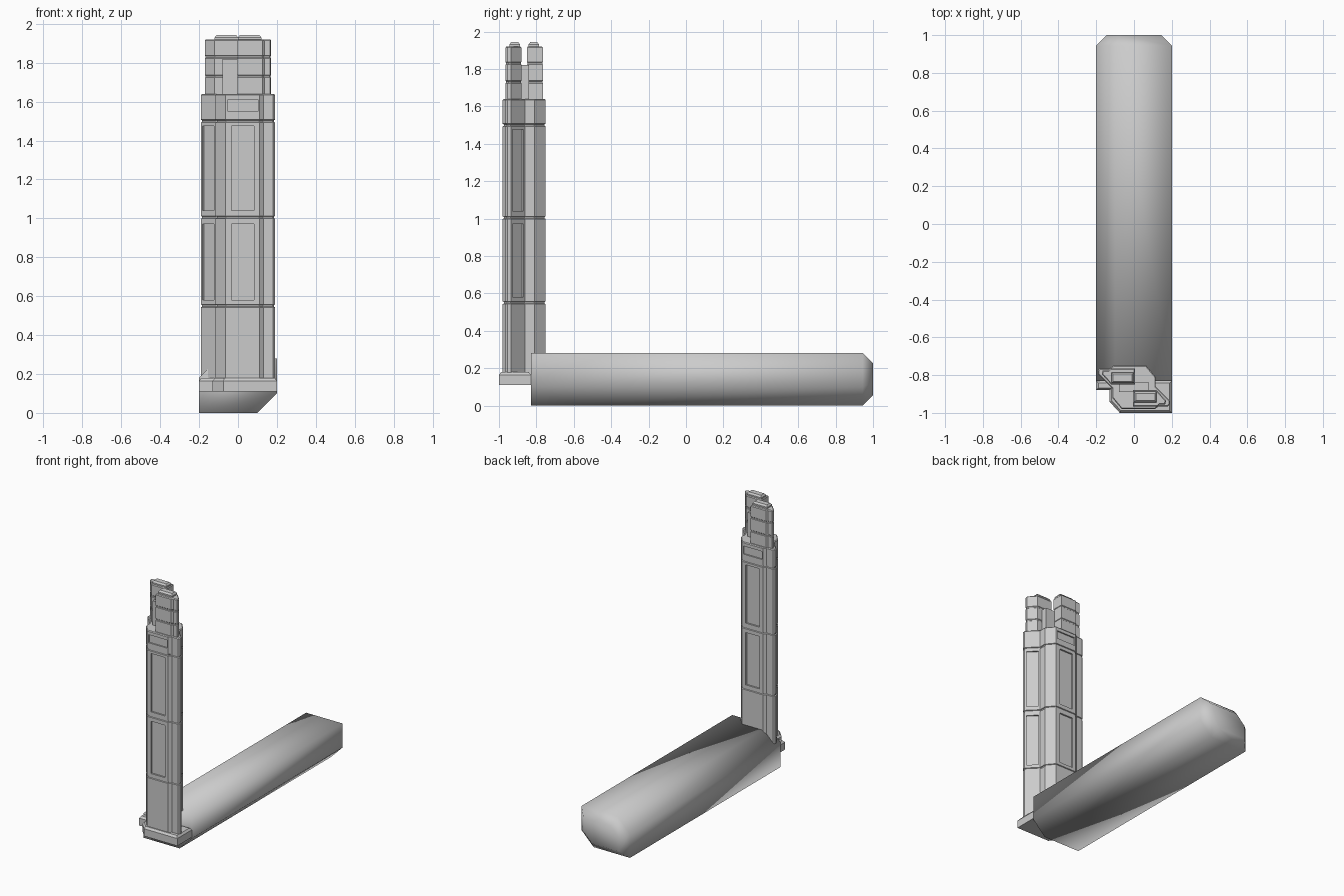
import bpy, bmesh, math
from mathutils import Matrix, Vector

if "Cube" in bpy.data.objects:
    bpy.data.objects.remove(bpy.data.objects["Cube"])

grey = bpy.data.materials.new("light_grey")
grey.use_nodes = True
COLOR = (0.6, 0.6, 0.6, 1)
grey.diffuse_color = COLOR
grey.node_tree.nodes["Principled BSDF"].inputs["Base Color"].default_value = COLOR

AXIS_Y = -0.865  # the tower has half-turn symmetry about this line


def finish(bm, name):
    bmesh.ops.recalc_face_normals(bm, faces=bm.faces)
    mesh = bpy.data.meshes.new(name)
    bm.to_mesh(mesh)
    bm.free()
    mesh.materials.append(grey)
    ob = bpy.data.objects.new(name, mesh)
    bpy.context.collection.objects.link(ob)
    return ob


def inset(points, d):
    """Offset a counter-clockwise outline inwards by d."""
    out = []
    for i, p in enumerate(points):
        p = Vector(p)
        a = (p - Vector(points[i - 1])).normalized()
        b = (Vector(points[(i + 1) % len(points)]) - p).normalized()
        na, nb = Vector((-a.y, a.x)), Vector((-b.y, b.x))
        out.append(p + (na + nb) * d / (1 + na.dot(nb)))
    return out


def loft(name, outline, levels, to_3d):
    """Stack copies of an outline; each level is (position, inset)."""
    bm = bmesh.new()
    rings = [[bm.verts.new(to_3d(p, h)) for p in inset(outline, d)] for h, d in levels]
    n = len(outline)
    for low, high in zip(rings, rings[1:]):
        for i in range(n):
            j = (i + 1) % n
            bm.faces.new((low[i], low[j], high[j], high[i]))
    bm.faces.new(rings[0][::-1])
    bm.faces.new(rings[-1])
    return finish(bm, name)


def upright(p, h):
    return (p[0], p[1] + AXIS_Y, h)


def turned(points):
    return [(-x, -y) for x, y in points]


def seamed(bottom, top, seams, depth=0.006):
    """Levels with thin grooves and a bevelled top."""
    levels = [(bottom, 0)]
    for z in seams:
        levels += [(z - 0.007, 0), (z - 0.004, depth), (z + 0.004, depth), (z + 0.007, 0)]
    return levels + [(top - 0.006, 0), (top, 0.005)]


def rect(x0, x1, y0, y1):
    return [(x0, y0), (x1, y0), (x1, y1), (x0, y1)]


# long bar: hexagonal section with a bevelled far end
hexagon = [(-0.2, 0), (0.1, 0), (0.2, 0.1), (0.2, 0.28), (-0.1, 0.28), (-0.2, 0.18)]
bar = loft("long_bar", hexagon, [(-0.83, 0), (0.945, 0), (1, 0.055)],
           lambda p, h: (p[0], h, p[1]))
for f in bar.data.polygons:
    f.use_smooth = True

# foot under the tower
foot = [(-0.2, 0.035), (-0.2, -0.015), (-0.13, -0.015), (-0.13, -0.075),
        (-0.075, -0.135), (0.2, -0.135), (0.2, 0.035)]
loft("foot", foot, [(0.11, 0), (0.165, 0), (0.18, 0.012)], upright)

# tower body: two offset slabs with side flanges
half = [(-0.115, -0.055), (-0.065, -0.115), (0.11, -0.115), (0.13, -0.1),
        (0.18, -0.1), (0.19, -0.09), (0.19, -0.07), (0.115, 0.005)]
tower = loft("tower_body", half + turned(half), seamed(0.15, 1.64, (0.55, 1.005, 1.5)), upright)

# recessed panels on the front, back and diagonal sides
cut = bmesh.new()


def cut_box(centre, size, angle, turn):
    m = (Matrix.Translation((0, AXIS_Y, 0)) @ Matrix.Rotation(turn, 4, "Z")
         @ Matrix.Translation(centre) @ Matrix.Rotation(angle, 4, "Z")
         @ Matrix.Diagonal((*size, 1)))
    bmesh.ops.create_cube(cut, size=1, matrix=m)


for turn in (0, math.pi):
    for z0, z1 in ((0.58, 0.97), (1.04, 1.475)):
        mid, tall = (z0 + z1) / 2, z1 - z0
        cut_box((0.025, -0.115, mid), (0.115, 0.024, tall), 0, turn)
        cut_box((0.1525, -0.0325, mid), (0.082, 0.02, tall), -math.pi / 4, turn)
    cut_box((0.025, -0.115, 1.58), (0.155, 0.02, 0.06), 0, turn)
cutter = finish(cut, "panel_cutter")
cutter.hide_render = True
cutter.hide_viewport = True
mod = tower.modifiers.new("panels", "BOOLEAN")
mod.operation = "DIFFERENCE"
mod.solver = "EXACT"
mod.object = cutter
bpy.context.view_layer.objects.active = tower
tower.select_set(True)
bpy.ops.object.modifier_apply(modifier="panels")
bpy.data.objects.remove(cutter)

# upper blocks and their caps, one per slab
block = [(-0.005, -0.1), (0.125, -0.1), (0.135, -0.09), (0.165, -0.09),
         (0.17, -0.07), (0.12, -0.015), (-0.005, -0.015)]
cap = rect(0, 0.12, -0.08, -0.022)
for side, place in (("front", list), ("back", turned)):
    loft(side + "_block", place(block), seamed(1.62, 1.92, (1.73, 1.83), 0.003), upright)
    loft(side + "_cap", place(cap), [(1.91, 0), (1.93, 0), (1.943, 0.01)], upright)

# core between the blocks
loft("core", rect(-0.08, 0.08, -0.025, 0.025), [(1.62, 0), (1.82, 0)], upright)
